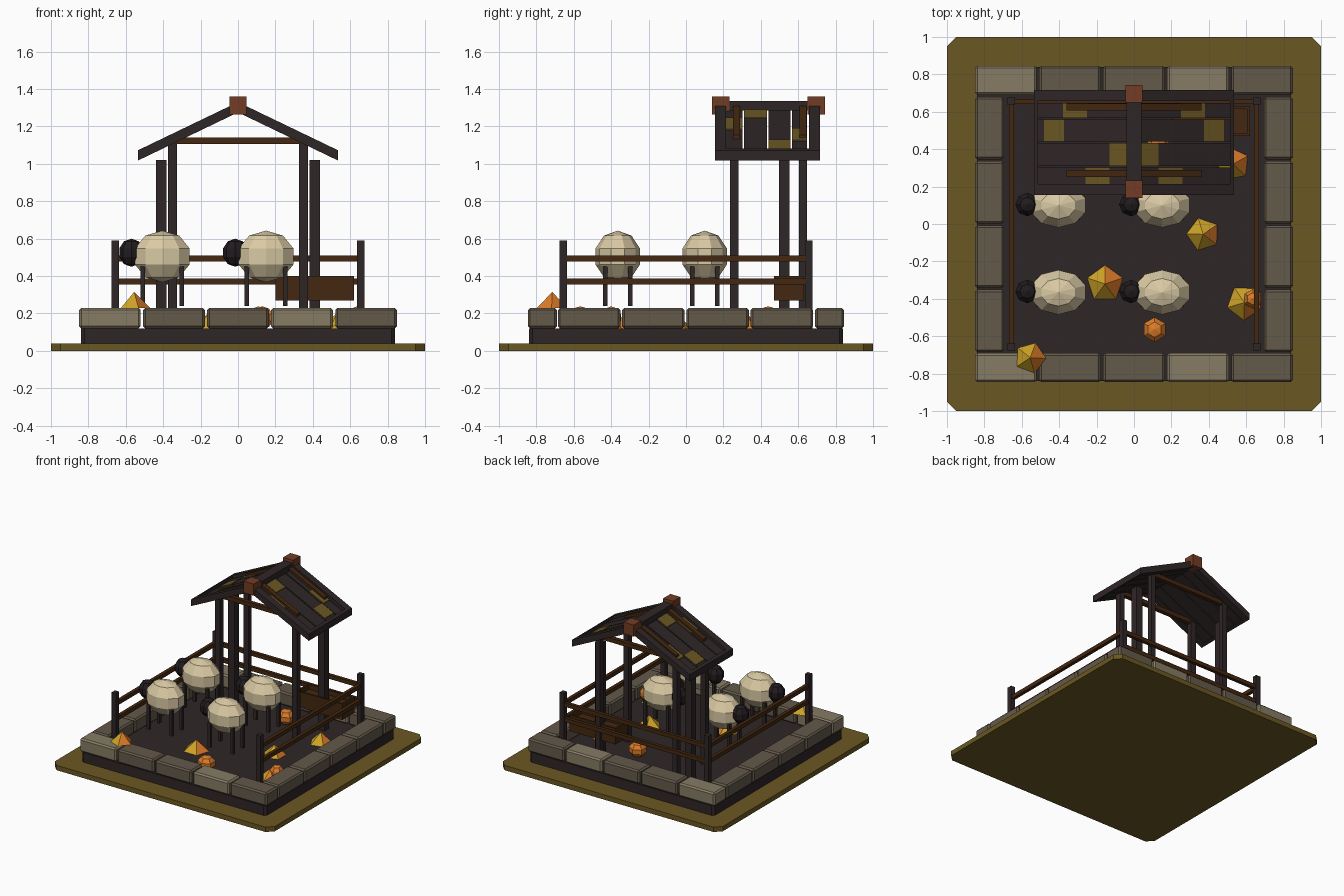
import bpy, bmesh, math
from mathutils import Matrix

if "Cube" in bpy.data.objects:
    bpy.data.objects.remove(bpy.data.objects["Cube"])


def mat(name, r, g, b):
    m = bpy.data.materials.new(name)
    m.diffuse_color = (r, g, b, 1)
    m.use_nodes = True
    m.node_tree.nodes["Principled BSDF"].inputs["Base Color"].default_value = m.diffuse_color
    return m


OLIVE = mat("dry_grass", .145, .095, .016)
DARK = mat("dark_timber", .028, .019, .020)
STONE = mat("stone", .125, .100, .067)
LIGHT = mat("light_stone", .24, .20, .128)
WOOL = mat("wool", .70, .59, .37)
BROWN = mat("brown_wood", .056, .020, .005)
RUST = mat("rust_wood", .17, .046, .018)
GOLD = mat("gold_leaf", .62, .37, .02)
ORANGE = mat("orange", .72, .20, .022)
BLACK = mat("dark_face", .015, .011, .013)


def finish(name, bm, *mats):
    bmesh.ops.recalc_face_normals(bm, faces=bm.faces)
    me = bpy.data.meshes.new(name)
    bm.to_mesh(me)
    bm.free()
    for m in mats:
        me.materials.append(m)
    ob = bpy.data.objects.new(name, me)
    bpy.context.collection.objects.link(ob)
    return ob


def box(name, m, x0, x1, y0, y1, z0, z1, bevel=0, upright=False):
    bm = bmesh.new()
    bmesh.ops.create_cube(bm, size=1)
    for v in bm.verts:
        v.co = ((x0 + x1) / 2 + v.co.x * (x1 - x0),
                (y0 + y1) / 2 + v.co.y * (y1 - y0),
                (z0 + z1) / 2 + v.co.z * (z1 - z0))
    if bevel:
        edges = [e for e in bm.edges if not upright or
                 abs(e.verts[0].co.z - e.verts[1].co.z) > 1e-4]
        bmesh.ops.bevel(bm, geom=edges, offset=bevel, segments=1, affect='EDGES')
    return finish(name, bm, m)


def ball(name, m, loc, size, seg, rings):
    bm = bmesh.new()
    bmesh.ops.create_uvsphere(bm, u_segments=seg, v_segments=rings, radius=1,
                              matrix=Matrix.Translation(loc) @ Matrix.Diagonal((*size, 1)))
    return finish(name, bm, m)


def slope(name, m, side, x0, x1, y0, y1, top, thick):
    """Slab following the roof pitch, on the left (-1) or right (1)."""
    bm = bmesh.new()
    bmesh.ops.create_cube(bm, size=1)
    for v in bm.verts:
        x = x1 if v.co.x > 0 else x0
        y = y1 if v.co.y > 0 else y0
        z = top - .481 * x - (thick if v.co.z < 0 else 0)
        v.co = (side * x, y, z)
    return finish(name, bm, m)


# Ground and soil bed
box("ground_plate", OLIVE, -1, 1, -1, 1, 0, .04, .05, True)
box("soil_bed", DARK, -.84, .84, -.84, .84, .04, .12, .02, True)

# Stone border
for i in range(5):
    x = -.85 + .3425 * i
    for y in (-.845, .69):
        box("stone_row", LIGHT if i % 3 == 0 else STONE,
            x, x + .33, y, y + .155, .12, .23, .012)
for i in range(4):
    y = -.685 + .3435 * i
    for x in (-.85, .695):
        box("stone_side", STONE, x, x + .155, y, y + .334, .12, .23, .012)

# Fence on three sides
for sx in (-1, 1):
    x = sx * .655
    for y in (-.655, .655):
        box("fence_post", DARK, x - .02, x + .02, y - .02, y + .02, .12, .59)
    for z in (.37, .495):
        box("side_rail", BROWN, x - .014, x + .014, -.64, .64, z - .016, z + .016)
for z in (.37, .495):
    box("back_rail", BROWN, -.64, .64, .641, .669, z - .016, z + .016)

# Feed trough: floor, walls
box("trough_floor", BROWN, .2, .62, .47, .63, .27, .36)
for y in (.47, .615):
    box("trough_long_wall", BROWN, .2, .62, y, y + .015, .27, .40)
for x in (.2, .605):
    box("trough_end", BROWN, x, x + .015, .485, .615, .27, .40)

# Shelter posts and tie beams
for s in (-1, 1):
    for x, y, r, top in ((.35, .258, .023, 1.12), (.35, .625, .021, 1.12),
                         (.41, .525, .029, 1.02)):
        box("shelter_post", DARK, s * x - r, s * x + r, y - r, y + r, .12, top)
for y in (.258, .625):
    box("tie_beam", BROWN, -.335, .335, y - .017, y + .017, 1.105, 1.14)

# Roof: rafters, planks with mossy patches, battens and eaves
PLANKS = ((.215, .302, .13, .26), (.31, .432, .03, .13),
          (.442, .558, .375, .48), (.568, .647, .25, .38))
for s in (-1, 1):
    for y in (.155, .658):
        slope("rafter", DARK, s, 0, .535, y, y + .058, 1.33, .055)
    for y0, y1, p0, p1 in PLANKS:
        slope("roof_plank", DARK, s, 0, .52, y0, y1, 1.305, .022)
        slope("moss_patch", OLIVE, s, p0, p1, y0, y1, 1.311, .007)
    for y in (.27, .625):
        slope("batten", BROWN, s, .03, .36, y - .019, y + .019, 1.328, .022)
    slope("eave_beam", DARK, s, .513, .535, .155, .716, 1.33, .055)
box("ridge_beam", DARK, -.04, .04, .155, .716, 1.285, 1.336)
for y in (.185, .697):
    box("ridge_cap", RUST, -.045, .045, y - .047, y + .047, 1.265, 1.36)

# Sheep
for cx in (-.405, .15):
    for cy in (-.365, .1):
        ball("sheep_body", WOOL, (cx, cy, .505), (.162, .125, .138), 10, 5)
        ball("sheep_head", BLACK, (cx - .165, cy + .004, .525), (.068, .066, .075), 8, 5)
        for lx in (-.103, .103):
            for ly in (-.066, .066):
                x, y = cx + lx, cy + ly
                box("sheep_leg", DARK, x - .012, x + .012, y - .012, y + .012, .24, .45)

# Leaf piles: five-sided cones in two colours
for x, y, z, r, t in ((.37, -.055, .12, .09, .3), (-.155, -.32, .12, .1, .0),
                      (.59, -.42, .12, .095, .6), (-.555, -.715, .23, .085, .9),
                      (.53, .32, .12, .09, .2)):
    bm = bmesh.new()
    bmesh.ops.create_cone(bm, cap_ends=True, segments=5, radius1=r, radius2=0, depth=.085,
                          matrix=Matrix.Translation((x, y, z + .0425)) @ Matrix.Rotation(t, 4, 'Z'))
    for f in bm.faces:
        f.material_index = 1 if f.calc_center_median().x > x + .02 else 0
    finish("leaf_pile", bm, GOLD, ORANGE)

# Pumpkins
for x, y, r in ((.11, -.565, .07), (.13, .44, .07), (.635, -.4, .055)):
    ball("pumpkin", ORANGE, (x, y, .178), (r, r, .06), 6, 5)
